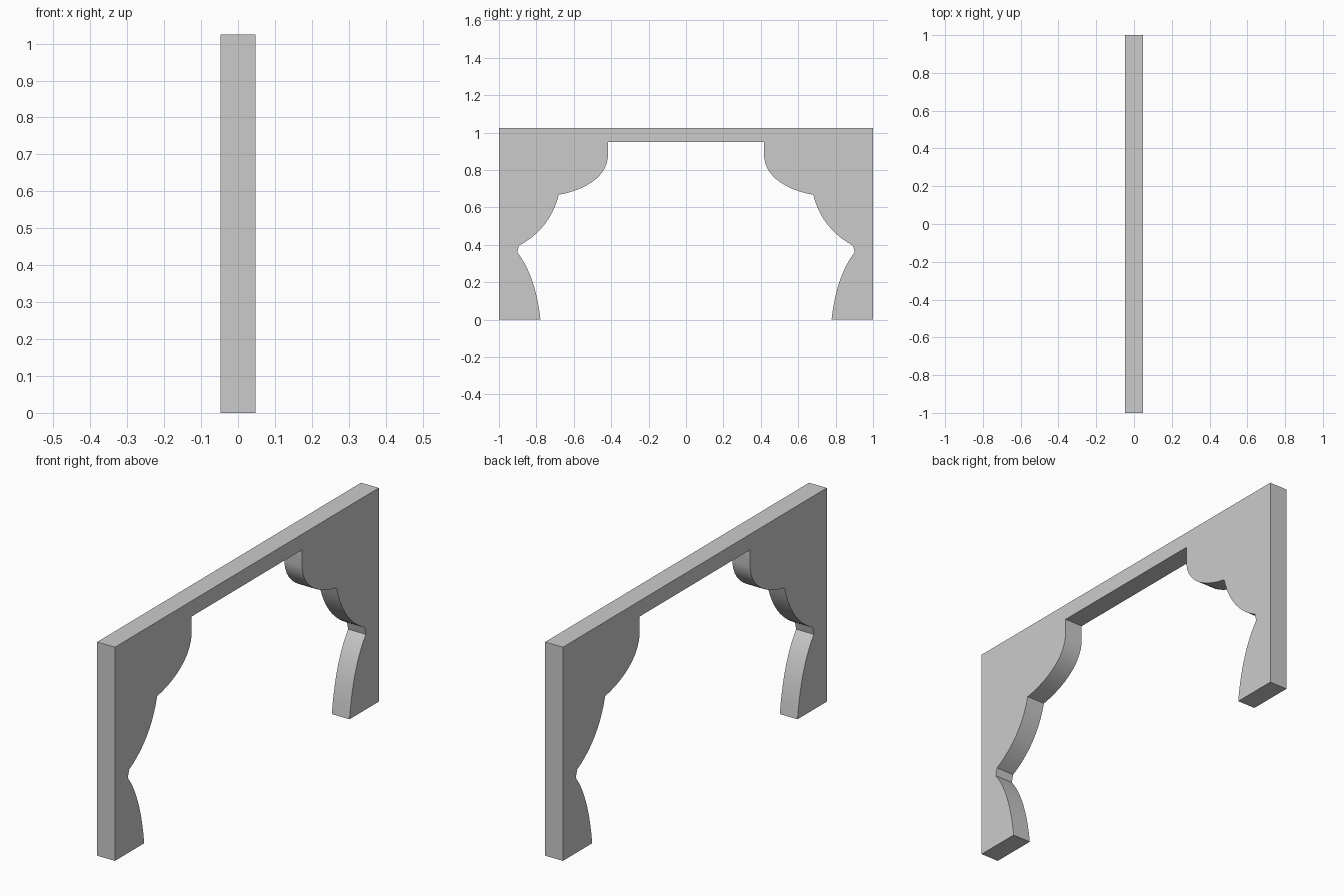
import bpy, bmesh, math
from mathutils import Vector

if "Cube" in bpy.data.objects:
    bpy.data.objects.remove(bpy.data.objects["Cube"])

HALF_X = 0.047
STEPS = 10


def bezier(*ctrl):
    """Sample a Bezier curve of any degree."""
    out = []
    for i in range(STEPS + 1):
        p = [Vector(c) for c in ctrl]
        while len(p) > 1:
            p = [a.lerp(b, i / STEPS) for a, b in zip(p, p[1:])]
        out.append(tuple(p[0]))
    return out


# Inner scalloped edge of one leg and bracket (y, z), from foot to lintel
edge = bezier((0.778, 0), (0.805, 0.238), (0.902, 0.36))
edge += bezier((0.893, 0.396), (0.727, 0.484), (0.68, 0.668))
edge += bezier((0.68, 0.668), (0.551, 0.691), (0.428, 0.755), (0.418, 0.867))[1:]
edge.append((0.418, 0.95))

# Closed outline, mirrored to the other side
half = [(1, 1.025), (1, 0)] + edge
outline = half + [(-y, z) for y, z in reversed(half)]

# Extrude the outline through the thickness
bm = bmesh.new()
face = bm.faces.new([bm.verts.new((-HALF_X, y, z)) for y, z in outline])
ext = bmesh.ops.extrude_face_region(bm, geom=[face], use_keep_orig=True)
moved = [g for g in ext["geom"] if isinstance(g, bmesh.types.BMVert)]
bmesh.ops.translate(bm, verts=moved, vec=(2 * HALF_X, 0, 0))
bmesh.ops.recalc_face_normals(bm, faces=bm.faces)
mesh = bpy.data.meshes.new("scalloped_arch")
bm.to_mesh(mesh)
bm.free()

arch = bpy.data.objects.new("scalloped_arch", mesh)
bpy.context.collection.objects.link(arch)
bpy.context.view_layer.objects.active = arch
arch.select_set(True)
bpy.ops.object.shade_smooth_by_angle(angle=math.radians(25))
